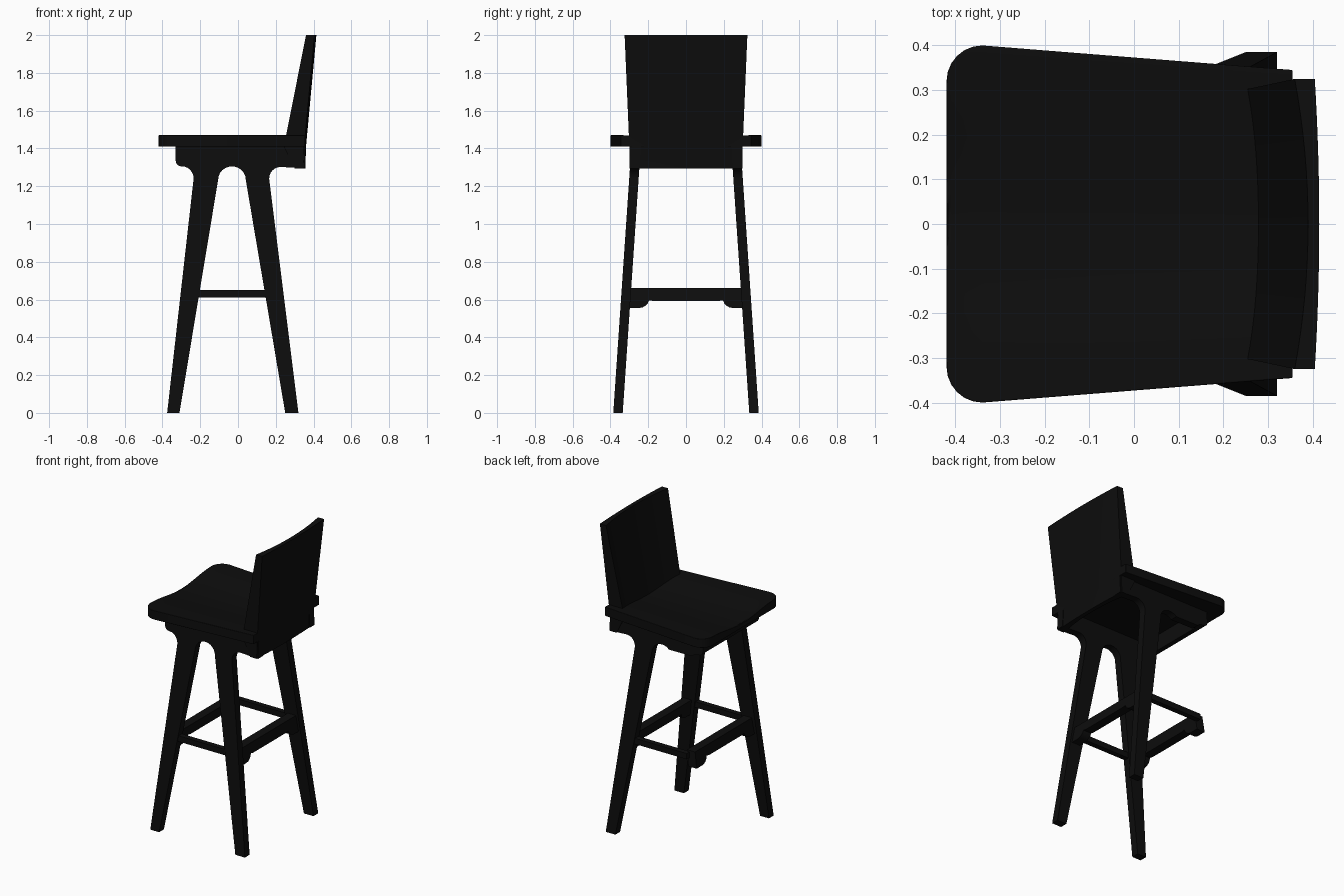
import bpy, bmesh, math

cube = bpy.data.objects.get("Cube")
if cube:
    bpy.data.objects.remove(cube, do_unlink=True)

black = bpy.data.materials.new("black_wood")
black.use_nodes = True
black.diffuse_color = (0.004, 0.004, 0.004, 1)
black.node_tree.nodes["Principled BSDF"].inputs["Base Color"].default_value = black.diffuse_color


def loft(name, rings, bevel=0.0):
    """Bridge closed rings of equal length, cap both ends."""
    bm = bmesh.new()
    loops = [[bm.verts.new(p) for p in ring] for ring in rings]
    for a, b in zip(loops, loops[1:]):
        for i in range(len(a)):
            j = (i + 1) % len(a)
            bm.faces.new((a[i], a[j], b[j], b[i]))
    bm.faces.new(loops[0])
    bm.faces.new(loops[-1])
    bmesh.ops.recalc_face_normals(bm, faces=bm.faces)
    mesh = bpy.data.meshes.new(name)
    bm.to_mesh(mesh)
    bm.free()
    mesh.materials.append(black)
    obj = bpy.data.objects.new(name, mesh)
    bpy.context.collection.objects.link(obj)
    bpy.ops.object.select_all(action='DESELECT')
    obj.select_set(True)
    bpy.context.view_layer.objects.active = obj
    bpy.ops.object.shade_smooth_by_angle(angle=math.radians(35))
    if bevel:
        mod = obj.modifiers.new("rounded_edges", 'BEVEL')
        mod.width = bevel
        mod.segments = 3
        mod.limit_method = 'ANGLE'
        mod.angle_limit = math.radians(50)
    return obj


def arc(cx, cz, rx, rz, start, end, n=6):
    angles = [math.radians(start + (end - start) * i / n) for i in range(n + 1)]
    return [(cx + rx * math.cos(a), cz + rz * math.sin(a)) for a in angles]


def leg_y(z):
    """Outer face of the splayed side frames."""
    return 0.385 - 0.068 * z


# Side frames: apron and legs cut from one board; the left one has no front leg
top = [(0.355, 1.295), (0.355, 1.415), (-0.33, 1.415)]
apron_corner = arc(-0.30, 1.335, 0.03, 0.03, 180, 270, 4)
front_fillet = arc(-0.295, 1.24, 0.06, 0.065, 90, 0)
front_leg = [(-0.375, 0), (-0.31, 0)]
arch = arc(-0.032, 1.235, 0.073, 0.07, 180, 0, 12)
back_leg = [(0.25, 0), (0.32, 0)]
back_fillet = arc(0.225, 1.24, 0.06, 0.062, 180, 90)


def side_frame(name, side, has_front_leg):
    if has_front_leg:
        front = front_fillet + front_leg
        middle = arch
    else:
        front = [p for p in front_fillet if p[1] > 1.28]
        middle = [p for p in arch if p[0] > -0.05 or p[1] > 1.28]
    outline = top + apron_corner + front + middle + back_leg + back_fillet
    loft(name, [[(x, side * (leg_y(z) - t), z) for x, z in outline] for t in (0, 0.05)])


side_frame("right_side_frame", -1, True)
side_frame("left_side_frame", 1, False)

# Front apron rail
loft("front_apron", [[(x, y, z) for x, z in
                      [(-0.28, 1.305), (-0.28, 1.415), (-0.33, 1.415)] + apron_corner]
                     for y in (-0.25, 0.25)])

# Cross stretchers with flared ends, tilted with the legs
half = arc(0.25, 0.605, 0.055, 0.05, 270, 190, 4) + [(0.17, 0.592)]
profile = [(0.305, 0.66), (0.31, 0.555)] + half
profile += [(-y, z) for y, z in reversed(profile)]
for name, x0, lean in (("front_stretcher", -0.343, 0.14), ("back_stretcher", 0.285, -0.14)):
    loft(name, [[(x0 + lean * z + d, y, z) for y, z in profile] for d in (-0.03, 0.03)])

# Thin side rails
for name, side in (("left_side_rail", 1), ("right_side_rail", -1)):
    rail = [(0.30, 0.612), (0.335, 0.612), (0.335, 0.65), (0.30, 0.65)]
    loft(name, [[(x, side * y, z) for y, z in rail] for x in (-0.24, 0.18)])

# Seat: tapered board with rounded front corners and a shallow dished top
stations = [(-0.34 - 0.08 * math.cos(math.radians(a)), 0.32 + 0.08 * math.sin(math.radians(a)))
            for a in range(0, 91, 15)] + [(0.0, 0.373), (0.355, 0.345)]
rings = []
for x, w in stations:
    us = [i / 10 for i in range(-10, 11)]
    ring = [(x, w * u, 1.47 - 0.03 * math.cos(u * math.pi / 2) ** 2) for u in us]
    rings.append(ring + [(x, w, 1.41), (x, -w, 1.41)])
loft("seat", rings, bevel=0.014)

# Backrest: leaning curved panel, thicker at the bottom, running down behind the seat
rings = []
for z, w, outer, inner in ((1.295, 0.30, 0.357, 0.30), (1.41, 0.30, 0.36, 0.243),
                           (2.0, 0.325, 0.415, 0.36)):
    us = [i / 8 for i in range(-8, 9)]
    back = [(outer - 0.01 * u * u, w * u, z) for u in us]
    face = [(inner + 0.03 * (1 - u * u), w * u, z) for u in reversed(us)]
    rings.append(back + face)
loft("backrest", rings)
